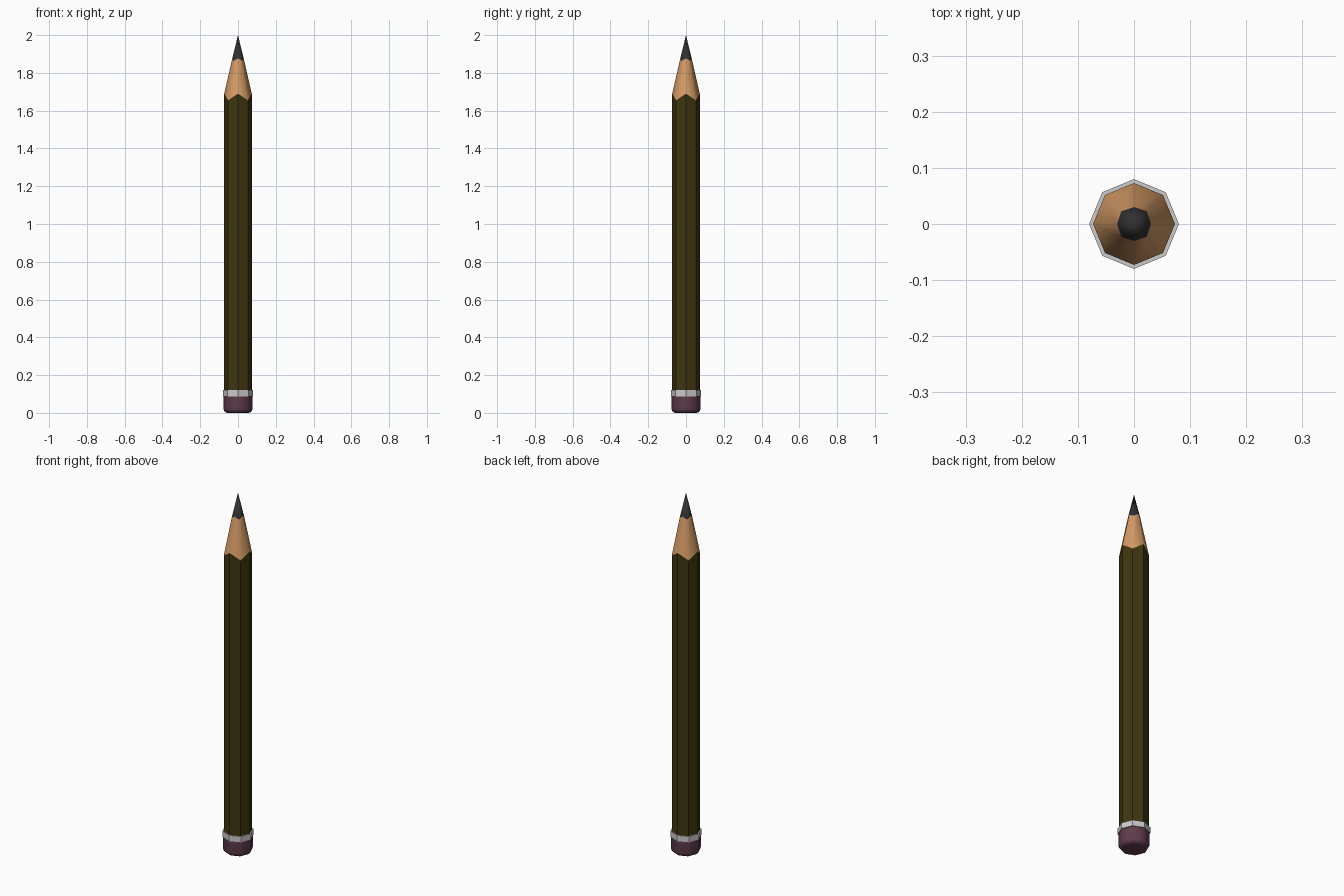
import bpy, bmesh, math

if "Cube" in bpy.data.objects:
    bpy.data.objects.remove(bpy.data.objects["Cube"])

SIDES = 8


def loft(name, rings, color=None, smooth=False, tip=None):
    """Octagonal skin; ring = (radius, z) or (r_even, z_even, r_odd, z_odd)."""
    bm = bmesh.new()
    loops = []
    for ring in rings:
        spec = ring if len(ring) == 4 else ring * 2
        loop = []
        for i in range(SIDES):
            r, z = spec[2 * (i % 2)], spec[2 * (i % 2) + 1]
            a = math.tau * i / SIDES
            loop.append(bm.verts.new((r * math.cos(a), r * math.sin(a), z)))
        loops.append(loop)
    for lo, hi in zip(loops, loops[1:]):
        for i in range(SIDES):
            j = (i + 1) % SIDES
            bm.faces.new((lo[i], lo[j], hi[j], hi[i]))
    if tip is not None:
        apex = bm.verts.new((0, 0, tip))
        for i in range(SIDES):
            bm.faces.new((loops[-1][i], loops[-1][(i + 1) % SIDES], apex))
    for f in bm.faces:
        f.smooth = smooth
    mesh = bpy.data.meshes.new(name)
    bm.to_mesh(mesh)
    bm.free()
    obj = bpy.data.objects.new(name, mesh)
    bpy.context.collection.objects.link(obj)
    if color:
        mat = bpy.data.materials.new(name)
        mat.diffuse_color = (*color, 1)
        mat.use_nodes = True
        mat.node_tree.nodes["Principled BSDF"].inputs["Base Color"].default_value = mat.diffuse_color
        mesh.materials.append(mat)
    return obj


R = 0.073
shoulder = (R, 1.69, R, 1.655)            # scalloped edge of the paint
lead_edge = (0.030, 1.877, 0.032, 1.863)  # scalloped edge of the lead

# Painted shaft
loft("shaft", [(R, 0.11), shoulder], (0.05, 0.036, 0.005))

# Sharpened wood cone and lead point
loft("wood_cone", [shoulder, lead_edge], (0.65, 0.32, 0.13), smooth=True)
loft("lead_point", [lead_edge], (0.03, 0.03, 0.032), smooth=True, tip=2.0)

# Metal band with flat lips
loft("metal_band", [(0.073, 0.088), (0.08, 0.088), (0.08, 0.12), (R, 0.12)])

# Eraser with rounded bottom edge
bevel = 0.022
profile = [(0.076 - bevel + bevel * math.sin(t), bevel * (1 - math.cos(t)))
           for t in (k * math.pi / 8 for k in range(5))]
eraser = loft("eraser", [(0.0005, 0)] + profile + [(0.076, 0.09)],
              (0.115, 0.045, 0.07), smooth=True)
bpy.context.view_layer.objects.active = eraser
eraser.select_set(True)
bpy.ops.object.shade_smooth_by_angle(angle=math.radians(50))
